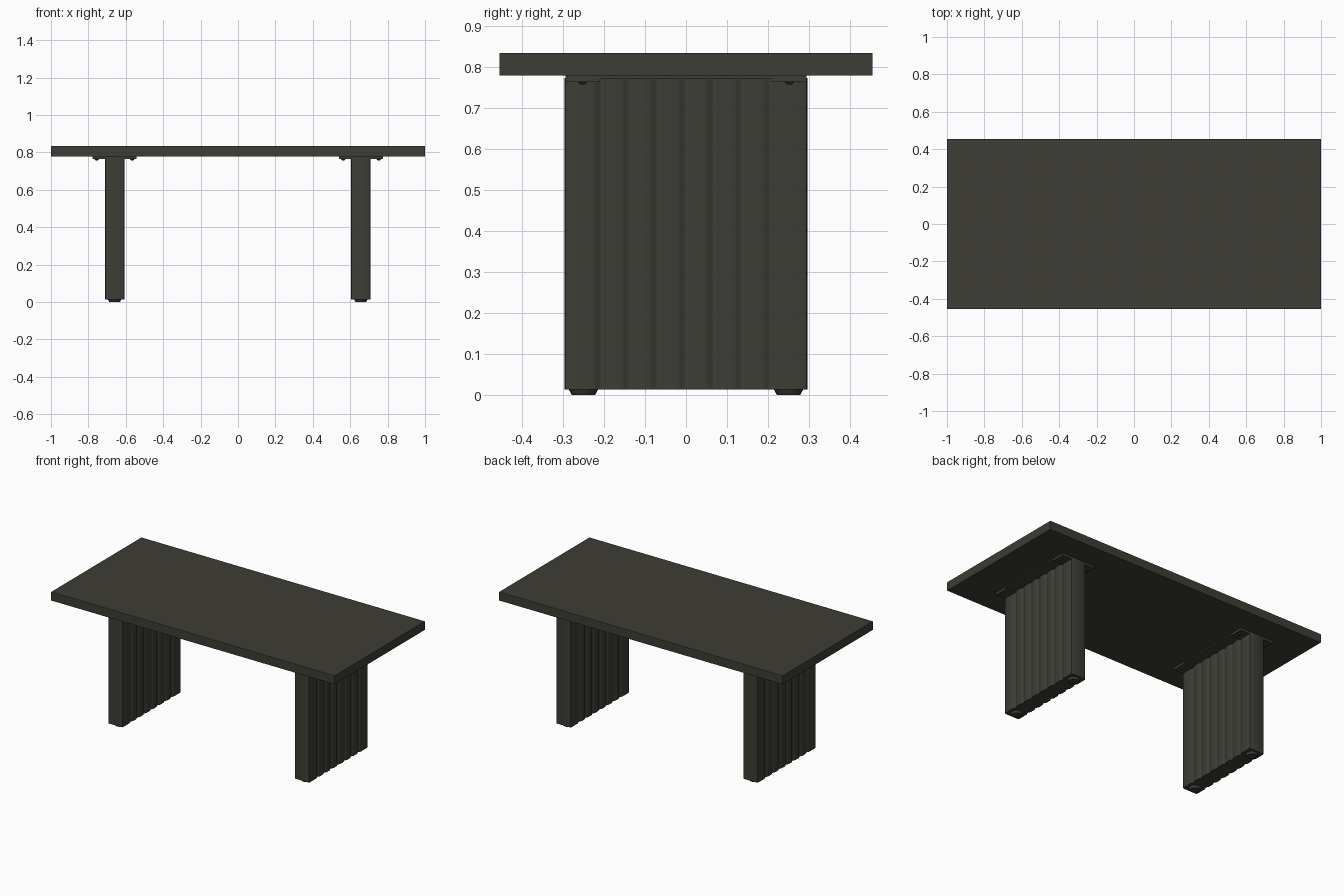
import bpy, bmesh, math

if "Cube" in bpy.data.objects:
    bpy.data.objects.remove(bpy.data.objects["Cube"])

mat = bpy.data.materials.new("dark charcoal wood")
mat.diffuse_color = (0.047, 0.046, 0.036, 1)
mat.use_nodes = True
mat.node_tree.nodes["Principled BSDF"].inputs["Base Color"].default_value = mat.diffuse_color


def finish(bm, name, smooth=None):
    bmesh.ops.recalc_face_normals(bm, faces=bm.faces)
    me = bpy.data.meshes.new(name)
    bm.to_mesh(me)
    bm.free()
    me.materials.append(mat)
    ob = bpy.data.objects.new(name, me)
    bpy.context.collection.objects.link(ob)
    if smooth:
        bpy.ops.object.select_all(action='DESELECT')
        bpy.context.view_layer.objects.active = ob
        ob.select_set(True)
        bpy.ops.object.shade_smooth_by_angle(angle=math.radians(smooth))
    return ob


def box(name, x0, x1, y0, y1, z0, z1, bevel=0.0):
    bm = bmesh.new()
    bmesh.ops.create_cube(bm, size=1)
    for v in bm.verts:
        v.co = ((x0 + x1) / 2 + v.co.x * (x1 - x0),
                (y0 + y1) / 2 + v.co.y * (y1 - y0),
                (z0 + z1) / 2 + v.co.z * (z1 - z0))
    if bevel:
        bmesh.ops.bevel(bm, geom=bm.edges[:], offset=bevel, segments=2,
                        profile=0.5, affect='EDGES')
    return finish(bm, name)


def disc(name, x, y, z0, z1, r_low, r_high, seg=24):
    bm = bmesh.new()
    bmesh.ops.create_cone(bm, cap_ends=True, segments=seg, radius1=r_low,
                          radius2=r_high, depth=z1 - z0)
    bmesh.ops.translate(bm, verts=bm.verts, vec=(x, y, (z0 + z1) / 2))
    return finish(bm, name, 30)


def leg_outline():
    """Panel cross-section: chamfered corners, seven narrow flutes per side."""
    half, hy, c, pitch, depth = 0.052, 0.296, 0.008, 0.0685, 0.008
    side = [(half - c, -hy), (half - c * 0.3, -hy + c * 0.3), (half, -hy + c)]
    for i in range(-3, 4):
        for k in range(-4, 5):
            t = k / 4
            side.append((half - depth * (0.5 + 0.5 * math.cos(math.pi * t)),
                         i * pitch + t * 0.020))
    side += [(half, hy - c), (half - c * 0.3, hy - c * 0.3), (half - c, hy)]
    return side + [(-x, -y) for x, y in side]


def leg(name, cx):
    bm = bmesh.new()
    face = bm.faces.new([bm.verts.new((cx + x, y, 0.014)) for x, y in leg_outline()])
    ext = bmesh.ops.extrude_face_region(bm, geom=[face])
    top = [v for v in ext["geom"] if isinstance(v, bmesh.types.BMVert)]
    bmesh.ops.translate(bm, verts=top, vec=(0, 0, 0.759))
    finish(bm, name, 35)


# Table top
box("table_top", -1, 1, -0.455, 0.455, 0.779, 0.835, 0.002)

for side, cx in (("left", -0.66), ("right", 0.657)):
    # Fluted panel leg
    leg(side + "_leg", cx)
    # Mounting plate under the top, with thicker end tabs and screws
    box(side + "_mounting_plate", cx - 0.117, cx + 0.117, -0.294, 0.294, 0.771, 0.780)
    for end, s in (("front", -1), ("back", 1)):
        ys = sorted((s * 0.21, s * 0.294))
        box(f"{side}_{end}_plate_tab", cx - 0.117, cx + 0.117, ys[0], ys[1], 0.764, 0.779)
        for n, dx in enumerate((-0.095, 0.095)):
            disc(f"{side}_{end}_screw_{n + 1}", cx + dx, s * 0.252, 0.758, 0.765, 0.006, 0.013, 16)
        # Round glide foot
        disc(f"{side}_{end}_foot", cx, s * 0.25, 0, 0.0145, 0.028, 0.036)
